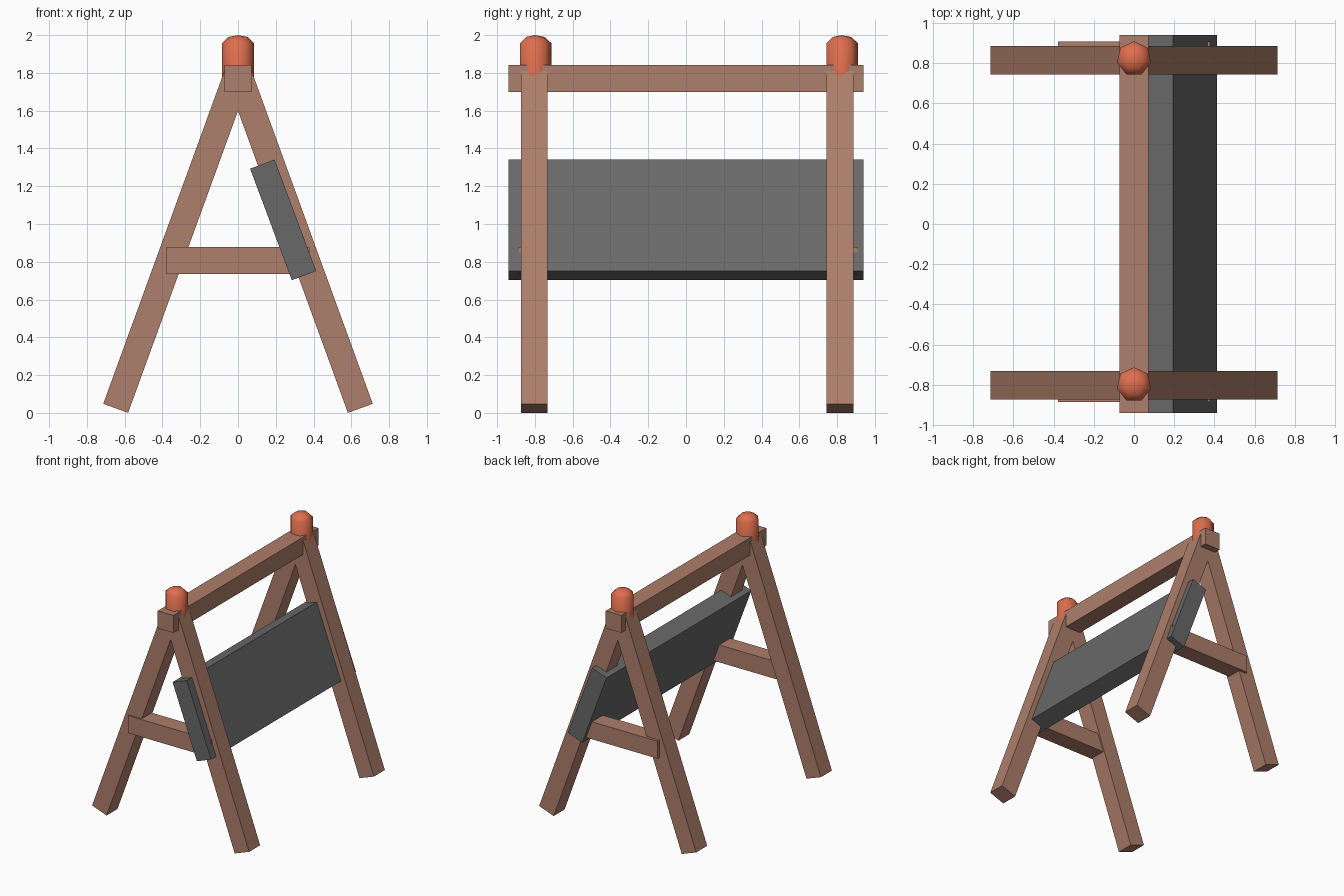
import bpy, bmesh
from math import radians, sin, cos, pi

if "Cube" in bpy.data.objects:
    bpy.data.objects.remove(bpy.data.objects["Cube"])


def material(name, color):
    m = bpy.data.materials.new(name)
    m.diffuse_color = (*color, 1)
    m.use_nodes = True
    m.node_tree.nodes["Principled BSDF"].inputs["Base Color"].default_value = m.diffuse_color
    return m


wood = material("wood", (0.42, 0.21, 0.145))
orange = material("orange", (0.73, 0.155, 0.075))
dark = material("dark_grey", (0.14, 0.14, 0.14))


def finish(name, bm, mat):
    bmesh.ops.recalc_face_normals(bm, faces=bm.faces)
    me = bpy.data.meshes.new(name)
    bm.to_mesh(me)
    bm.free()
    ob = bpy.data.objects.new(name, me)
    bpy.context.collection.objects.link(ob)
    me.materials.append(mat)
    return ob


def box(name, loc, size, mat, tilt=0.0):
    bm = bmesh.new()
    bmesh.ops.create_cube(bm, size=1)
    bmesh.ops.scale(bm, vec=size, verts=bm.verts)
    ob = finish(name, bm, mat)
    ob.location = loc
    ob.rotation_euler.y = radians(tilt)
    return ob


def lamp(name, x, y):
    # seven-sided cylinder with a shallow domed top
    bm = bmesh.new()
    n = 7
    rings = []
    for r, z in ((0.087, 1.75), (0.087, 1.957), (0.052, 1.99)):
        angles = [pi / 2 + 2 * pi * k / n for k in range(n)]
        rings.append([bm.verts.new((x + r * cos(a), y + r * sin(a), z)) for a in angles])
    tip = bm.verts.new((x, y, 2.0))
    bm.faces.new(rings[0])
    for k in range(n):
        j = (k + 1) % n
        for lo, hi in zip(rings, rings[1:]):
            bm.faces.new((lo[k], lo[j], hi[j], hi[k]))
        bm.faces.new((rings[-1][k], rings[-1][j], tip))
    ob = finish(name, bm, orange)
    bpy.ops.object.select_all(action='DESELECT')
    ob.select_set(True)
    bpy.context.view_layer.objects.active = ob
    bpy.ops.object.shade_smooth_by_angle(angle=radians(60))


# A-frames: two leaning legs, a cross bar and a warning lamp at each end
for end, leg_y, bar_y, lamp_y in (("front", -0.803, -0.815, -0.80),
                                  ("back", 0.815, 0.837, 0.823)):
    for side, s in (("left", -1), ("right", 1)):
        box(f"{end}_{side}_leg", (s * 0.327, leg_y, 0.905),
            (0.14, 0.142, 1.875), wood, -20 * s)
    box(f"{end}_cross_bar", (0, bar_y, 0.808), (0.755, 0.142, 0.143), wood)
    lamp(f"{end}_lamp", 0, lamp_y)

# top rail and leaning sign board
box("top_rail", (0, 0, 1.771), (0.142, 1.88, 0.143), wood)
box("sign_board", (0.239, 0, 1.022), (0.138, 1.88, 0.63), dark, -20.5)
